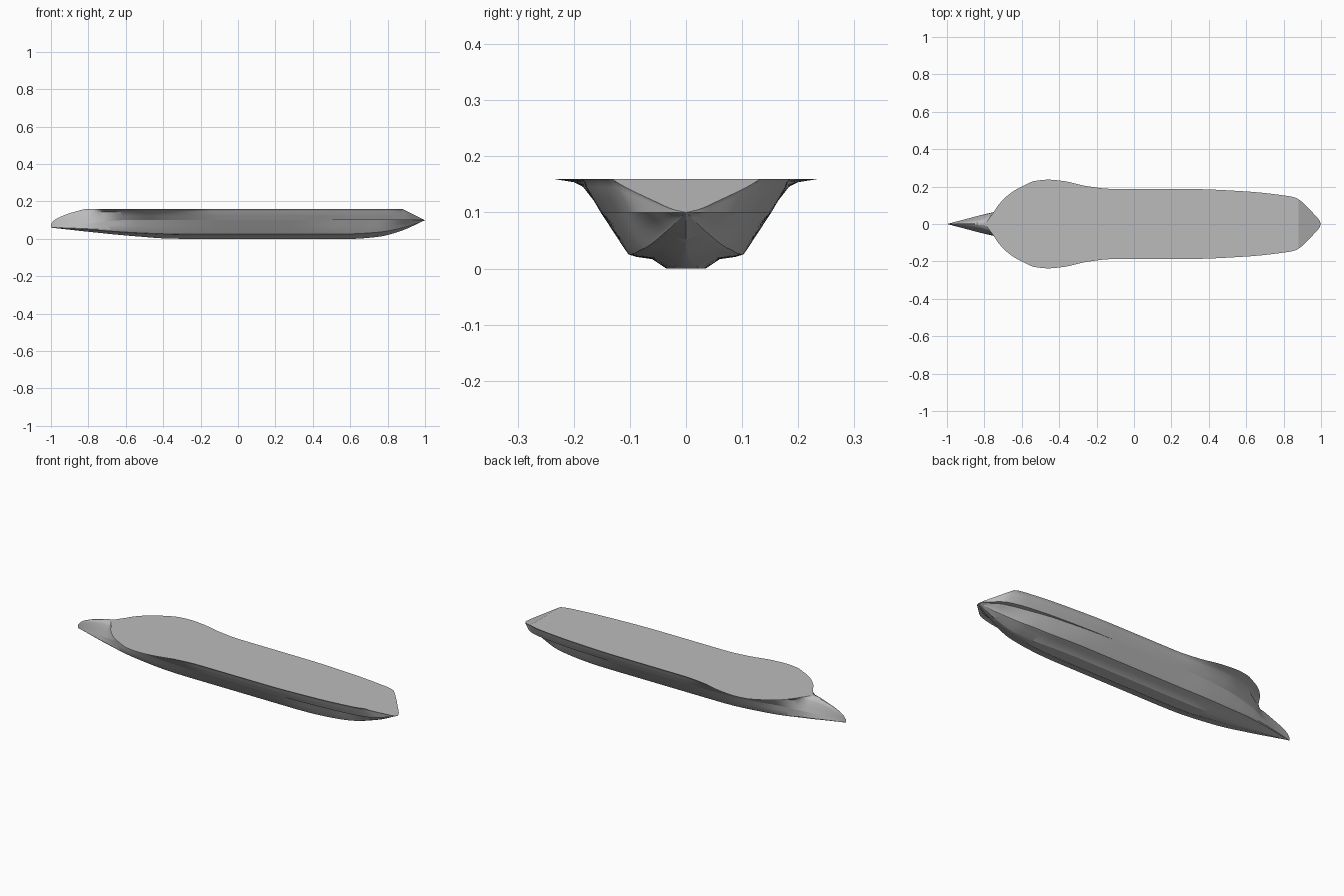
import bpy
import bmesh
from math import radians

cube = bpy.data.objects.get("Cube")
if cube:
    bpy.data.objects.remove(cube, do_unlink=True)

grey = bpy.data.materials.new("hull grey")
grey.use_nodes = True
colour = (0.5, 0.5, 0.5, 1)
grey.diffuse_color = colour
grey.node_tree.nodes["Principled BSDF"].inputs["Base Color"].default_value = colour


def smooth_line(points):
    """Return a smooth curve through the points that never overshoots them."""
    xs = [p[0] for p in points]
    ys = [p[1] for p in points]
    slopes = [(ys[i + 1] - ys[i]) / (xs[i + 1] - xs[i]) for i in range(len(xs) - 1)]
    tangents = [slopes[0]]
    for before, after in zip(slopes, slopes[1:]):
        same_sign = before * after > 0
        tangents.append(2 * before * after / (before + after) if same_sign else 0)
    tangents.append(slopes[-1])

    def value(x):
        i = 0
        while i < len(xs) - 2 and x > xs[i + 1]:
            i += 1
        width = xs[i + 1] - xs[i]
        t = min(max((x - xs[i]) / width, 0), 1)
        start = ys[i] + t * width * tangents[i]
        end = ys[i + 1] - (1 - t) * width * tangents[i + 1]
        blend = t * t * (3 - 2 * t)
        hermite_start = (1 + 2 * t) * (1 - t) ** 2 * ys[i] + t * (1 - t) ** 2 * width * tangents[i]
        hermite_end = blend * ys[i + 1] - t * t * (1 - t) * width * tangents[i + 1]
        return hermite_start + hermite_end

    return value


# Half widths of the hull's long lines, from bow to stern
deck_width = smooth_line([(-1, 0), (-.8, .006), (-.76, .05), (-.72, .108), (-.66, .165), (-.6, .2),
                          (-.53, .23), (-.46, .237), (-.38, .23), (-.25, .202), (-.12, .188),
                          (.3, .187), (.6, .174), (.8, .153), (.86, .142), (.88, .132),
                          (.97, .045), (.99, .022), (1, 0)])
flare_width = smooth_line([(-1, 0), (-.9, .012), (-.8, .03), (-.72, .075), (-.6, .143), (-.46, .18),
                           (-.3, .183), (-.1, .178), (.3, .178), (.6, .165), (.8, .144),
                           (.88, .123), (.97, .043), (.99, .021), (1, 0)])
knuckle_width = smooth_line([(-1, 0), (-.9, .022), (-.8, .048), (-.7, .08), (-.5, .128), (-.3, .147),
                             (0, .152), (.3, .152), (.6, .142), (.8, .122), (.9, .097),
                             (.97, .041), (.99, .02), (1, 0)])
ledge_width = smooth_line([(-1, 0), (.2, 0), (.6, .012), (.85, .028), (.93, .024), (1, 0)])
bilge_width = smooth_line([(-1, 0), (-.9, .026), (-.8, .052), (-.6, .09), (-.3, .11),
                           (.4, .11), (.7, .09), (.88, .045), (1, 0)])
keel_width = smooth_line([(-1, 0), (-.6, .02), (-.3, .035), (.4, .035), (.7, .018), (.9, 0), (1, 0)])

# Heights of the long lines
bow_top = smooth_line([(-1, .078), (-.985, .098), (-.95, .118), (-.88, .143), (-.8, .16), (1, .16)])
keel_height = smooth_line([(-1, .06), (-.8, .038), (-.55, .014), (-.35, .001), (-.2, 0),
                           (.6, 0), (.75, .011), (.87, .042), (1, .1)])
knuckle_height = smooth_line([(-1, .068), (-.85, .078), (-.6, .1), (1, .1)])
bilge_height = smooth_line([(-1, .062), (-.8, .054), (-.5, .04), (-.2, .036),
                            (.5, .036), (.75, .046), (.9, .071), (1, .1)])


def top_height(x):
    return min(bow_top(x), .16 - .5 * (x - .88))


def deck_section(x):
    return [(0, top_height(x)), (deck_width(x), top_height(x))]


def upper_section(x):
    top, low = top_height(x), knuckle_height(x)
    edge, flare, side = deck_width(x), flare_width(x), knuckle_width(x)
    shoulder = flare + .35 * (edge - flare)
    return [(edge, top), (shoulder, low + .9 * (top - low)),
            (flare, low + .75 * (top - low)),
            ((flare + side) / 2, low + .37 * (top - low)), (side, low)]


def lower_section(x):
    low, side = knuckle_height(x), knuckle_width(x)
    bilge, turn, keel = bilge_width(x), bilge_height(x), keel_height(x)
    inset = max(side - ledge_width(x), 0)
    depth = turn - keel
    return [(side, low), (inset, low), ((inset + bilge) / 2, (low + turn) / 2),
            (bilge, turn), (bilge * .93, turn - .3 * depth),
            (bilge * .8, turn - .42 * depth),
            (max(bilge * .55, keel_width(x)), turn - .53 * depth),
            (keel_width(x), keel), (0, keel)]


def loft(name, section, stations):
    """Skin the half sections along the length and mirror them across the centre."""
    bm = bmesh.new()
    rows = [[bm.verts.new((x, y, z)) for y, z in section(x)] for x in stations]
    for a, b in zip(rows, rows[1:]):
        for i in range(len(a) - 1):
            bm.faces.new((a[i], a[i + 1], b[i + 1], b[i]))
    mirrored = bmesh.ops.duplicate(bm, geom=bm.verts[:] + bm.edges[:] + bm.faces[:])["geom"]
    copies = [g for g in mirrored if isinstance(g, bmesh.types.BMVert)]
    for v in copies:
        v.co.y = -v.co.y
    flipped = [g for g in mirrored if isinstance(g, bmesh.types.BMFace)]
    bmesh.ops.reverse_faces(bm, faces=flipped)
    bmesh.ops.remove_doubles(bm, verts=bm.verts[:], dist=.0004)
    bm.normal_update()
    # Turn the skin outward from the hull's middle
    total = sum((f.calc_center_median().z - .085) * f.normal.z * f.calc_area()
                + f.calc_center_median().y * f.normal.y * f.calc_area() for f in bm.faces)
    if total < 0:
        bmesh.ops.reverse_faces(bm, faces=bm.faces[:])
    mesh = bpy.data.meshes.new(name)
    bm.to_mesh(mesh)
    bm.free()
    mesh.materials.append(grey)
    part = bpy.data.objects.new(name, mesh)
    bpy.context.collection.objects.link(part)
    bpy.ops.object.select_all(action="DESELECT")
    part.select_set(True)
    bpy.context.view_layer.objects.active = part
    bpy.ops.object.shade_smooth_by_angle(angle=radians(30))


# Stations along the hull, with the deck breaks falling exactly on one
full_length = [i / 100 for i in range(-100, 101)]
full_length[1:1] = [-.997, -.994]
bow = [x for x in full_length if x <= -.8]
middle = [x for x in full_length if -.8 <= x <= .88]
stern = [x for x in full_length if x >= .88]

loft("bow_ridge", deck_section, bow)
loft("deck", deck_section, middle)
loft("stern_slope", deck_section, stern)
loft("upper_hull", upper_section, full_length)
loft("lower_hull", lower_section, full_length)
